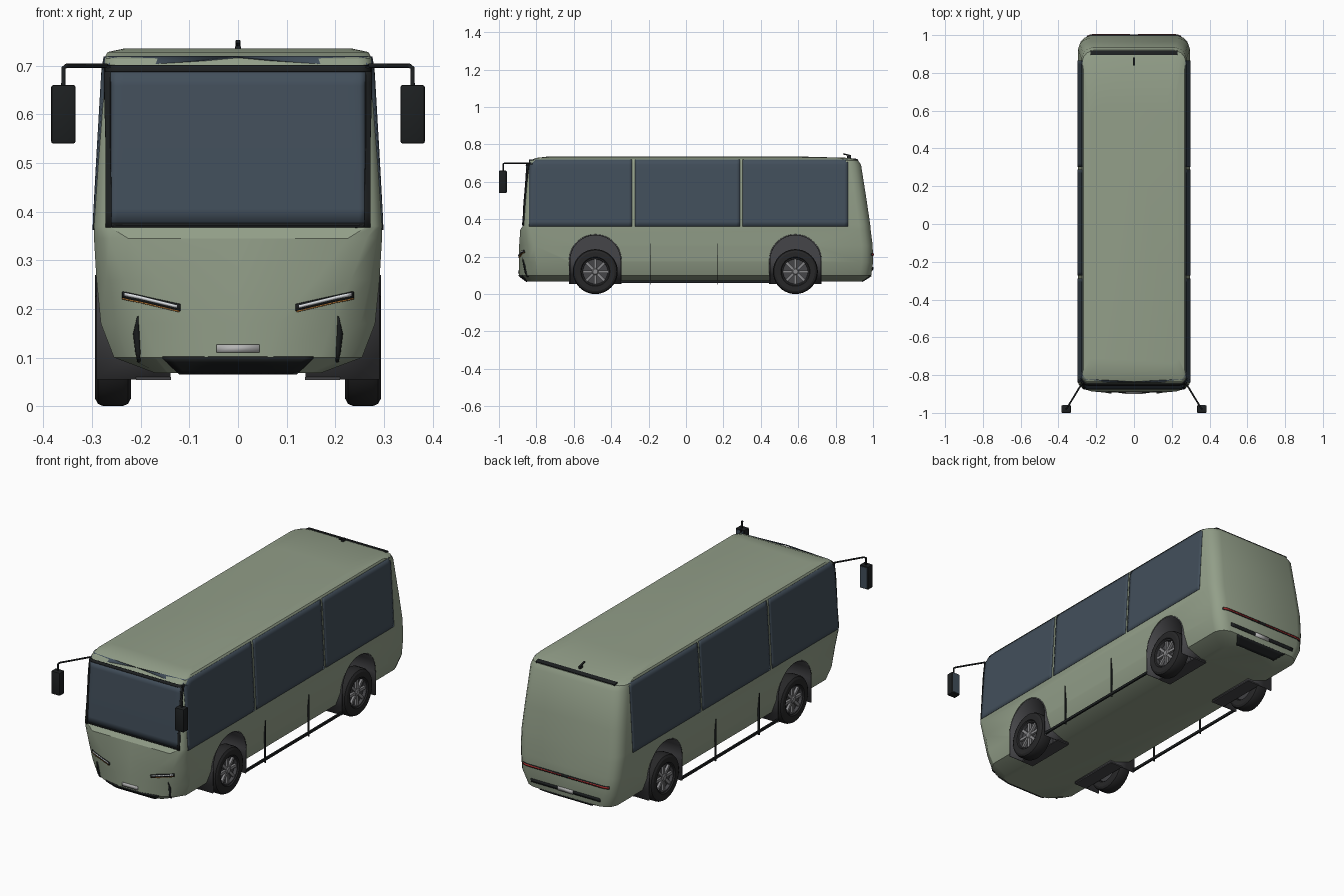
import bpy, bmesh, math
from mathutils import Vector, Matrix

if "Cube" in bpy.data.objects:
    bpy.data.objects.remove(bpy.data.objects["Cube"])

def mat(name, r, g, b):
    m = bpy.data.materials.new(name)
    m.diffuse_color = (r, g, b, 1)
    m.use_nodes = True
    m.node_tree.nodes["Principled BSDF"].inputs["Base Color"].default_value = m.diffuse_color
    return m

PAINT = mat("sage_paint", .29, .345, .25)
GLASS = mat("tinted_glass", .055, .078, .105)
BLACK = mat("black_trim", .012, .014, .015)
RUBBER = mat("rubber", .02, .02, .021)
LINER = mat("liner_grey", .06, .06, .065)
METAL = mat("wheel_metal", .25, .25, .26)
WHITE = mat("lamp_white", .7, .72, .75)
PLATE = mat("plate_grey", .45, .45, .45)
RED = mat("lamp_red", .3, .02, .02)
AMBER = mat("lamp_amber", .5, .2, .04)

def finish(name, bm, m, smooth=30):
    bmesh.ops.recalc_face_normals(bm, faces=bm.faces)
    me = bpy.data.meshes.new(name)
    bm.to_mesh(me)
    bm.free()
    o = bpy.data.objects.new(name, me)
    bpy.context.collection.objects.link(o)
    if m:
        me.materials.append(m)
    if smooth:
        activate(o)
        bpy.ops.object.shade_smooth_by_angle(angle=math.radians(smooth))
    return o

def activate(o):
    bpy.ops.object.select_all(action='DESELECT')
    o.select_set(True)
    bpy.context.view_layer.objects.active = o

def box(name, lo, hi, m, bevel=0, rot=None):
    bm = bmesh.new()
    lo, hi = Vector(lo), Vector(hi)
    bmesh.ops.create_cube(bm, size=1)
    bmesh.ops.scale(bm, vec=hi - lo, verts=bm.verts)
    if bevel:
        bmesh.ops.bevel(bm, geom=bm.edges[:], offset=bevel, segments=2, profile=.5, affect='EDGES')
    M = Matrix.Translation((lo + hi) / 2)
    bmesh.ops.transform(bm, matrix=M @ rot if rot else M, verts=bm.verts)
    return finish(name, bm, m)

# Body levels: z, half width, front y, rear y, front corner width, front corner depth
LEVELS = [(.068, .17, -.85, .94, .06, .05), (.10, .255, -.893, .99, .19, .10),
          (.17, .282, -.893, 1.0, .20, .09), (.26, .291, -.892, .998, .13, .08),
          (.345, .296, -.886, .987, .07, .055), (.37, .296, -.868, .985, .03, .03),
          (.50, .289, -.862, .966, .03, .03), (.69, .278, -.85, .936, .03, .03),
          (.715, .275, -.832, .92, .03, .03), (.728, .268, -.80, .88, .03, .03),
          (.735, .235, -.74, .62, .03, .03)]

def lerp_rows(rows, k):
    if k <= rows[0][0]:
        return rows[0]
    for a, b in zip(rows, rows[1:]):
        if k <= b[0]:
            t = (k - a[0]) / (b[0] - a[0])
            return tuple(p + (q - p) * t for p, q in zip(a, b))
    return rows[-1]

SHAPE = [(1, 0), (.45, .22), (.15, .55), (0, 1)]

def half_front(z):   # (x, y) points from centre line to the side
    _, hw, yf, yb, cx, cy = lerp_rows(LEVELS, z)
    return [(0, yf)] + [(hw - cx * a, yf + cy * b) for a, b in SHAPE]

def half_rear(z):
    _, hw, yf, yb, cx, cy = lerp_rows(LEVELS, z)
    return [(0, yb)] + [(hw - .06 * a, yb - .06 * b) for a, b in SHAPE]

def on_front(x, z):
    return (x, lerp_rows(half_front(z), abs(x))[1], z)

def on_rear(x, z):
    return (x, lerp_rows(half_rear(z), abs(x))[1], z)

def on_side(y, z):
    pts = half_front(z) + half_rear(z)[::-1]
    return (lerp_rows([(b, a) for a, b in pts], y)[1], y, z)

# Thin panel laid over the body surface, from four corners in (u, v)
def patch(name, corners, surf, m, thick=.008, nu=12, nv=6, mirror=False):
    a, b, c, d = [Vector(p) for p in corners]
    bm = bmesh.new()
    g = []
    for j in range(nv + 1):
        row = []
        for i in range(nu + 1):
            s, t = i / nu, j / nv
            p = a.lerp(b, s).lerp(d.lerp(c, s), t)
            row.append(bm.verts.new(surf(p.x, p.y)))
        g.append(row)
    for j in range(nv):
        for i in range(nu):
            bm.faces.new((g[j][i], g[j][i + 1], g[j + 1][i + 1], g[j + 1][i]))
    o = finish(name, bm, m)
    s = o.modifiers.new("thickness", 'SOLIDIFY')
    s.thickness, s.offset = thick, 0
    if mirror:
        o.modifiers.new("mirror", 'MIRROR')
    return o

def rect(u0, u1, v0, v1):
    return [(u0, v0), (u1, v0), (u1, v1), (u0, v1)]

# Body shell, lofted upwards
bm = bmesh.new()
rings = []
for lv in LEVELS:
    z = lv[0]
    right = half_front(z)[1:] + half_rear(z)[:0:-1]
    loop = [half_front(z)[0]] + right + [half_rear(z)[0]] + [(-x, y) for x, y in right[::-1]]
    rings.append([bm.verts.new((x, y, z)) for x, y in loop])
for r0, r1 in zip(rings, rings[1:]):
    n = len(r0)
    for i in range(n):
        bm.faces.new((r0[i], r0[(i + 1) % n], r1[(i + 1) % n], r1[i]))
bm.faces.new(rings[0])
bm.faces.new(rings[-1])
body = finish("bus_body", bm, PAINT, 0)

# Wheel arch openings
AXLES = (-.485, .585)

def arch_profile(y, r, z0):
    arc = [(y + r * math.cos(math.pi * i / 28), .18 + r * math.sin(math.pi * i / 28)) for i in range(29)]
    return [(y + r, z0)] + arc + [(y - r, z0)]

bm = bmesh.new()
for s in (-1, 1):
    for y in AXLES:
        p = arch_profile(y, .14, .03)
        A = [bm.verts.new((s * .138, u, v)) for u, v in p]
        B = [bm.verts.new((s * .4, u, v)) for u, v in p]
        bm.faces.new(A)
        bm.faces.new(B)
        for i in range(len(p)):
            k = (i + 1) % len(p)
            bm.faces.new((A[i], A[k], B[k], B[i]))
cutter = finish("arch_cutter", bm, None, 0)
cutter.hide_render = True
activate(body)
mod = body.modifiers.new("arches", 'BOOLEAN')
mod.operation, mod.solver, mod.object = 'DIFFERENCE', 'EXACT', cutter
bpy.ops.object.modifier_apply(modifier=mod.name)
bpy.data.objects.remove(cutter)
bpy.ops.object.shade_smooth_by_angle(angle=math.radians(28))

def lathe(name, prof, c, s, m, extra=None):
    bm = bmesh.new()
    vs = [bm.verts.new((s * x, 0, r)) for r, x in prof]
    es = [bm.edges.new(e) for e in zip(vs, vs[1:])]
    bmesh.ops.spin(bm, geom=vs + es, cent=(0, 0, 0), axis=(1, 0, 0), angle=2 * math.pi, steps=40)
    bmesh.ops.remove_doubles(bm, verts=bm.verts, dist=1e-5)
    bmesh.ops.translate(bm, vec=c, verts=bm.verts)
    return finish(name, bm, m)

for s in (-1, 1):
    side = "right" if s > 0 else "left"
    for y, end in zip(AXLES, ("front", "rear")):
        # Arch liner with its lower shelf
        bm = bmesh.new()
        p = arch_profile(y, .137, .055)
        A = [bm.verts.new((s * .141, u, v)) for u, v in p]
        B = [bm.verts.new((s * .291, u, v)) for u, v in p]
        bm.faces.new(A)
        for i in range(len(p) - 1):
            bm.faces.new((A[i], A[i + 1], B[i + 1], B[i]))
        o = finish(f"{end}_{side}_arch_liner", bm, LINER)
        sol = o.modifiers.new("thickness", 'SOLIDIFY')
        sol.thickness, sol.offset = .007, 0
        xs = sorted((s * .138, s * .21))
        box(f"{end}_{side}_arch_shelf", (xs[0], y - .14, .054), (xs[1], y + .14, .06), LINER)
        # Tyre, rim, spokes
        c = Vector((s * .257, y, .12))
        lathe(f"{end}_{side}_tyre", [(.072, .028), (.078, .036), (.104, .037), (.115, .031), (.12, .02), (.12, -.02),
              (.115, -.031), (.104, -.037), (.078, -.036), (.072, -.028), (.072, .028)], c, s, RUBBER)
        lathe(f"{end}_{side}_rim", [(.073, .03), (.069, .03), (.066, .014), (0, .012)], c, s, LINER)
        lathe(f"{end}_{side}_hub", [(.018, .014), (.018, .027), (.013, .031), (0, .031)], c, s, METAL)
        lathe(f"{end}_{side}_axle_cover", [(.072, -.02), (.03, -.03), (.03, -.11), (0, -.11)], c, s, LINER)
        bm = bmesh.new()
        for i in range(8):
            M = Matrix.Translation(c) @ Matrix.Rotation(i * math.pi / 4, 4, 'X') @ Matrix.Translation((s * .02, 0, .038))
            bmesh.ops.create_cube(bm, size=1, matrix=M @ Matrix.Diagonal((.012, .014, .058, 1)))
        finish(f"{end}_{side}_spokes", bm, METAL)
    # Mirror arm and housing
    cu = bpy.data.curves.new(f"{side}_mirror_arm", 'CURVE')
    cu.dimensions, cu.bevel_depth, cu.bevel_resolution = '3D', .0045, 2
    cu.use_fill_caps = True
    sp = cu.splines.new('POLY')
    sp.points.add(3)
    for q, co in zip(sp.points, [(.27, -.835, .70), (.352, -.97, .70), (.359, -.978, .695), (.359, -.978, .65)]):
        q.co = (s * co[0], co[1], co[2], 1)
    cu.materials.append(BLACK)
    bpy.context.collection.objects.link(bpy.data.objects.new(cu.name, cu))
    xs = sorted((s * .334, s * .384))
    box(f"{side}_mirror_housing", (xs[0], -1, .54), (xs[1], -.96, .66), BLACK, .004)
    box(f"{side}_mirror_glass", (xs[0] + .005, -.962, .546), (xs[1] - .005, -.958, .654), GLASS)
    # Sill bar and panel seams
    xs = sorted((s * .284, s * .293))
    box(f"{side}_sill_bar", (xs[0], -.35, .06), (xs[1], .45, .073), BLACK)
    for y in (-.19, .17):
        xs = sorted((s * .284, s * .294))
        box(f"{side}_panel_seam", (xs[0], y - .0015, .05), (xs[1], y + .0015, .27), BLACK)

# Side windows
for y0, y1 in ((-.838, -.288), (-.272, .288), (.302, .865)):
    patch("side_windows", rect(y0, y1, .362, .718), on_side, GLASS, .006, 30, 14, True)

# Windscreen with black frame
patch("windscreen", rect(-.262, .262, .374, .69), on_front, GLASS, .008, 40, 10)
for n, r in (("bottom", (-.27, .27, .367, .376)), ("top", (-.27, .27, .687, .697)),
             ("left", (-.27, -.26, .367, .697)), ("right", (.26, .27, .367, .697))):
    patch(f"windscreen_frame_{n}", rect(*r), on_front, BLACK, .014, 30, 10)

# Front lamps, corner vents, grille and plate
lamp = [(.118, .196), (.236, .223), (.236, .236), (.118, .210)]
patch("headlamp_surround", lamp, on_front, BLACK, .01, 12, 2, True)
patch("headlamp_strip", [(.124, .203), (.23, .228), (.23, .234), (.124, .208)], on_front, WHITE, .014, 12, 1, True)
patch("indicator_strip", [(.12, .194), (.236, .221), (.236, .224), (.12, .197)], on_front, AMBER, .012, 12, 1, True)
patch("corner_vent", [(.2, .094), (.206, .094), (.213, .15), (.205, .185)], on_front, BLACK, .012, 2, 6, True)
patch("front_grille", [(-.12, .069), (.12, .069), (.155, .102), (-.155, .102)], on_front, BLACK, .01, 16, 4)
patch("front_plate", rect(-.044, .044, .11, .127), on_front, PLATE, .012, 2, 1)

# Rear lamps, bumper slot, plate and lower grille
patch("rear_lamp_surround", rect(-.25, .25, .205, .218), on_rear, BLACK, .008, 24, 1)
patch("rear_lamp", [(.02, .209), (.247, .207), (.247, .216), (.02, .213)], on_rear, RED, .012, 12, 1, True)
patch("rear_bumper_slot", rect(-.2, .2, .128, .145), on_rear, BLACK, .009, 16, 1)
patch("rear_plate", rect(-.044, .044, .127, .146), on_rear, PLATE, .013, 2, 1)
patch("rear_grille", [(-.12, .07), (.12, .07), (.155, .1), (-.155, .1)], on_rear, BLACK, .01, 16, 4)

# Roof slot and aerial
box("roof_rear_slot", (-.23, .893, .708), (.23, .918, .724), BLACK, .003, Matrix.Rotation(-.25, 4, 'X'))
box("aerial_fin", (-.005, .838, .741), (.005, .882, .748), BLACK, .002, Matrix.Rotation(-.25, 4, 'X'))
box("aerial_base", (-.006, .862, .722), (.006, .882, .741), BLACK, .002)
